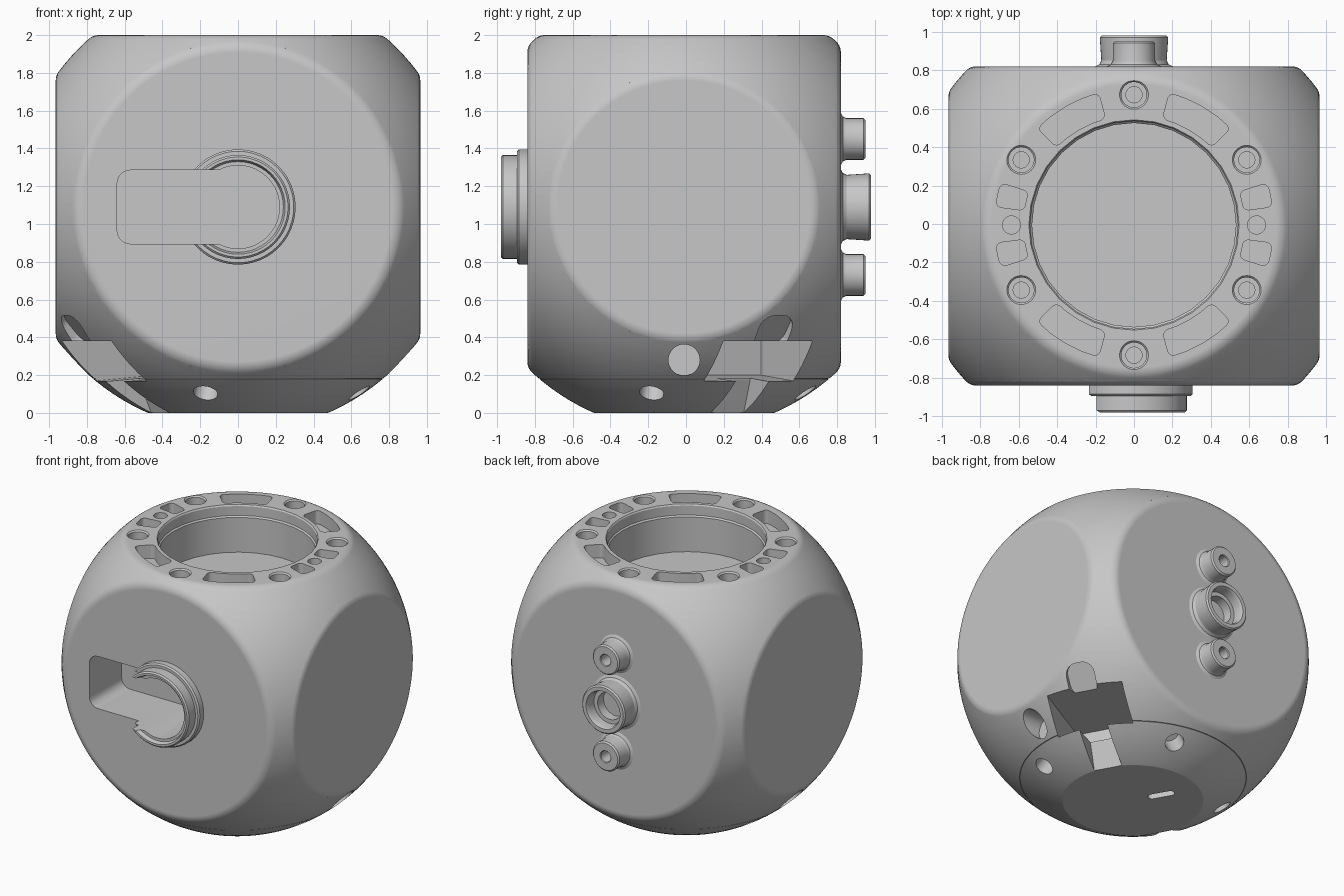
import bpy, bmesh, math
from mathutils import Matrix, Vector

if "Cube" in bpy.data.objects:
    bpy.data.objects.remove(bpy.data.objects["Cube"])

R = 1.19
C = Vector((0, -0.01, 1.09))
X, Y, Z = Vector((1, 0, 0)), Vector((0, 1, 0)), Vector((0, 0, 1))

grey = bpy.data.materials.new("plain_grey")
grey.use_nodes = True
grey.diffuse_color = (0.57, 0.57, 0.57, 1)
grey.node_tree.nodes["Principled BSDF"].inputs["Base Color"].default_value = (0.57, 0.57, 0.57, 1)


def make(name, bm, matrix):
    bmesh.ops.transform(bm, matrix=matrix, verts=bm.verts)
    bmesh.ops.recalc_face_normals(bm, faces=bm.faces)
    mesh = bpy.data.meshes.new(name)
    bm.to_mesh(mesh)
    bm.free()
    mesh.materials.append(grey)
    obj = bpy.data.objects.new(name, mesh)
    bpy.context.collection.objects.link(obj)
    return obj


def lathe(name, profile, origin, axis, segments=48):
    """Revolve (radius, height) points around an axis."""
    bm = bmesh.new()
    verts = [bm.verts.new((r, 0, h)) for r, h in profile]
    edges = [bm.edges.new(pair) for pair in zip(verts, verts[1:])]
    bmesh.ops.spin(bm, geom=verts + edges, cent=(0, 0, 0), axis=Z,
                   angle=math.tau, steps=segments, use_merge=True)
    bmesh.ops.remove_doubles(bm, verts=bm.verts, dist=1e-5)
    turn = Z.rotation_difference(Vector(axis)).to_matrix().to_4x4()
    return make(name, bm, Matrix.Translation(origin) @ turn)


def prism(points, low, high, matrix, rounding=0):
    """Extrude an outline along local z, optionally rounding its corners."""
    bm = bmesh.new()
    face = bm.faces.new([bm.verts.new((x, y, low)) for x, y in points])
    ext = bmesh.ops.extrude_face_region(bm, geom=[face])["geom"]
    bmesh.ops.translate(bm, vec=(0, 0, high - low),
                        verts=[v for v in ext if isinstance(v, bmesh.types.BMVert)])
    if rounding:
        sides = [e for e in bm.edges
                 if abs(e.verts[0].co.z - e.verts[1].co.z) > 1e-4
                 and e.calc_face_angle(0) > 0.7]
        bmesh.ops.bevel(bm, geom=sides, offset=rounding, segments=5,
                        profile=0.5, affect='EDGES')
    return make("cutter", bm, matrix)


def rect(x0, x1, y0, y1):
    return [(x0, y0), (x1, y0), (x1, y1), (x0, y1)]


def arc(cx, cy, r, a0, a1, steps):
    angles = [math.radians(a0 + (a1 - a0) * i / steps) for i in range(steps + 1)]
    return [(cx + r * math.cos(a), cy + r * math.sin(a)) for a in angles]


def sector(r0, r1, a0, a1):
    return arc(0, 0, r1, a0, a1, 4) + arc(0, 0, r0, a1, a0, 4)


def cylinder(origin, axis, radius, low, high):
    return lathe("cutter", [(0, low), (radius, low), (radius, high), (0, high)],
                 origin, axis, 32)


def cut(target, cutter):
    mod = target.modifiers.new("cut", 'BOOLEAN')
    mod.operation, mod.solver, mod.object = 'DIFFERENCE', 'EXACT', cutter
    bpy.context.view_layer.update()
    graph = bpy.context.evaluated_depsgraph_get()
    mesh = bpy.data.meshes.new_from_object(target.evaluated_get(graph))
    target.modifiers.clear()
    target.data = mesh
    bpy.data.objects.remove(cutter)


def merged(cutters):
    """Join separate cutters into one mesh."""
    bm = bmesh.new()
    for c in cutters:
        bm.from_mesh(c.data)
        bpy.data.objects.remove(c)
    return make("cutter", bm, Matrix())


# Spherical body
bm = bmesh.new()
bmesh.ops.create_uvsphere(bm, u_segments=128, v_segments=64, radius=R)
body = make("body", bm, Matrix.Translation(C))

# Six flats with softly rounded rims
for axis, d, f in ((X, .965, .08), (-X, .965, .08), (Y, .83, .08),
                   (-Y, .83, .08), (Z, .91, .08), (-Z, 1.09, .03)):
    c = math.sqrt((R - f) ** 2 - (d - f) ** 2)
    end = math.degrees(math.atan2(d - f, c))
    e = math.radians(end)
    profile = [(0, d)] + arc(c, d - f, f, 90, end, 5)
    profile += [(1.4 * math.cos(e), 1.4 * math.sin(e)), (0, 1.6)]
    cut(body, lathe("cutter", profile, C, axis, 96))

# Front collar; a keyhole shaped opening runs through it into the body
front = Vector((0, -.8, C.z))
collar = lathe("front_collar", [(.21, 0), (.305, 0), (.305, .085), (.295, .095), (.275, .095),
                                (.275, .17), (.265, .18), (.25, .18), (.24, .15),
                                (.21, .15), (.21, 0)], front, -Y)
keyhole = (arc(0, 0, .22, -117.5, 117.5, 32) + arc(-.57, .125, .07, 90, 180, 5)
           + arc(-.57, -.125, .07, 180, 270, 5))
facing = Matrix.Translation(front) @ Matrix.Rotation(math.pi / 2, 4, 'X')
for target in (body, collar):
    cut(target, prism(keyhole, -.34, .3, facing))

# Top bore and the ring of sockets around it
TOP = Vector((0, -.005, 2))
cut(body, lathe("cutter", [(0, -.35), (.53, -.35), (.53, -.09), (.54, -.08), (.54, -.01),
                           (.55, .005), (.55, .1), (0, .1)], TOP, Z, 32))
sockets = []
for k in range(6):
    a = math.radians(30 + 60 * k)
    sockets.append(lathe("cutter", [(0, -.2), (.042, -.2), (.042, -.09), (.066, -.09),
                                    (.066, -.01), (.078, .003), (.078, .1), (0, .1)],
                         TOP + .677 * Vector((math.cos(a), math.sin(a), 0)), Z, 32))
for side in (0, 180):
    for a0, a1, r0, r1 in ((45, 75, .572, .71), (105, 135, .572, .71),
                           (7.5, 17.5, .575, .725), (-17.5, -7.5, .575, .725)):
        sockets.append(prism(sector(r0, r1, a0 + side, a1 + side), -.1, .1,
                             Matrix.Translation(TOP), .03))
    a = math.radians(side)
    sockets.append(cylinder(TOP + .637 * Vector((math.cos(a), 0, 0)), Z, .047, -.12, .1))
cut(body, merged(sockets))

# Keyed recesses low on two opposite corners
for az in (29, 209):
    frame = Matrix.Translation((0, C.y, 0)) @ Matrix.Rotation(math.radians(az), 4, 'Z')
    upright = frame @ Matrix.Rotation(math.pi / 2, 4, 'X')
    cut(body, prism([(.35, .2), (.7, .17), (1.4, .17), (1.4, .38), (.35, .38)],
                    -.27, .27, upright))
    cut(body, prism([(.45, -.05), (1.2, -.05), (1.2, .3), (.56, .3), (.54, .17)],
                    -.1, .1, upright))
    slope = frame @ Matrix.Translation((.95, 0, .45)) @ Matrix.Rotation(math.radians(133), 4, 'Y')
    cut(body, prism(rect(-.11, .12, -.1, .1), 0, .4, slope, .08))

# Drilled holes in the lower cap and sides, plus the slot underneath
drills = []
for az in (-15, 75, 165, 255):
    a, el = math.radians(az), math.radians(-56)
    n = Vector((math.cos(a) * math.cos(el), math.sin(a) * math.cos(el), math.sin(el)))
    drills.append(cylinder(C, n, .065, R - .15, R + .1))
for axis in (X, -X):
    drills.append(cylinder(Vector((0, C.y, .28)), axis, .083, .76, 1.2))
drills.append(prism(rect(-.095, .095, -.03, .03), -.05, .08,
                    Matrix.Translation((-.097, .17, 0))
                    @ Matrix.Rotation(math.radians(120), 4, 'Z'), .028))
cut(body, merged(drills))

# Fine seam above the lower cap
seam_r = math.sqrt(R ** 2 - (C.z - .18) ** 2)
cut(body, lathe("cutter", [(seam_r - .005, .1785), (seam_r + .05, .1785), (seam_r + .05, .1815),
                           (seam_r - .005, .1815), (seam_r - .005, .1785)],
                (0, C.y, 0), Z, 128))

# Back connectors: a hollow socket between two drilled studs
back = Vector((0, .8, C.z))
parts = [body, collar]
parts.append(lathe("back_socket", [(0, 0), (.2, 0), (.2, .02), (.18, .03), (.17, .05),
                                   (.178, .17), (.168, .18), (.14, .18), (.13, .16),
                                   (.13, .1), (.1, .1), (.1, .03), (0, .03)], back, Y))
for label, dz in (("upper", .36), ("lower", -.36)):
    parts.append(lathe(label + "_back_stud",
                       [(0, 0), (.14, 0), (.14, .02), (.12, .03), (.11, .05), (.11, .14),
                        (.1, .15), (.045, .15), (.04, .145), (.04, .04), (0, .04)],
                       back + Z * dz, Y, 32))

# Smooth shading with crisp machined edges
for obj in parts:
    bpy.ops.object.select_all(action='DESELECT')
    obj.select_set(True)
    bpy.context.view_layer.objects.active = obj
    bpy.ops.object.shade_smooth_by_angle(angle=math.radians(30))
    weighted = obj.modifiers.new("even_shading", 'WEIGHTED_NORMAL')
    weighted.keep_sharp = True
